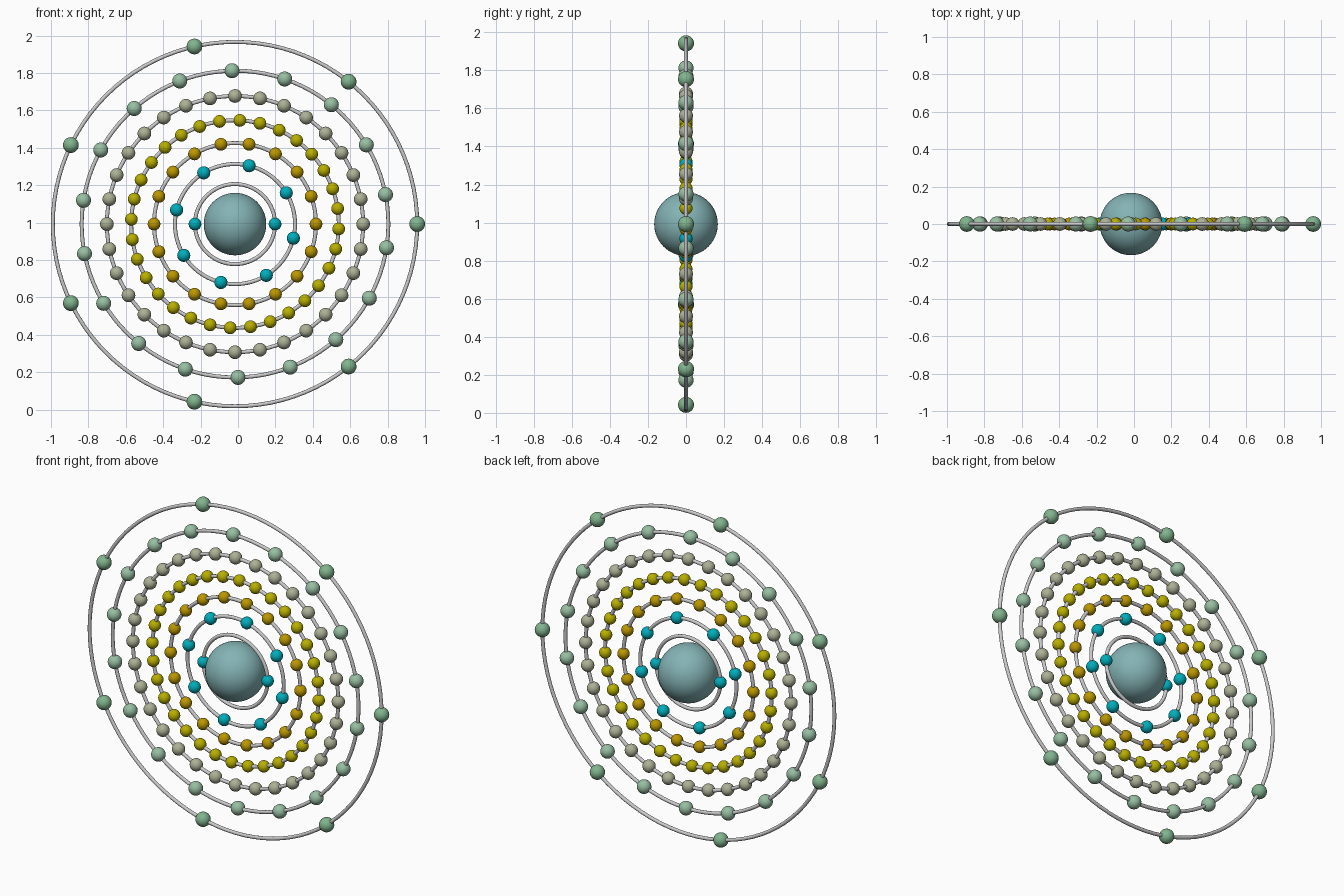
import bpy
import bmesh
from math import sin, cos, pi, radians

if "Cube" in bpy.data.objects:
    bpy.data.objects.remove(bpy.data.objects["Cube"])

CX, CZ = -0.016, 0.992      # centre of the shells
TUBE = 0.0105               # ring wire radius


def material(name, rgb):
    mat = bpy.data.materials.new(name)
    mat.diffuse_color = (*rgb, 1)
    mat.use_nodes = True
    mat.node_tree.nodes["Principled BSDF"].inputs["Base Color"].default_value = mat.diffuse_color
    return mat


def sphere_mesh(name, radius, segments, rings, mat):
    mesh = bpy.data.meshes.new(name)
    bm = bmesh.new()
    bmesh.ops.create_uvsphere(bm, u_segments=segments, v_segments=rings, radius=radius)
    for face in bm.faces:
        face.smooth = True
    bm.to_mesh(mesh)
    bm.free()
    mesh.materials.append(mat)
    return mesh


def place(name, mesh, x, z):
    obj = bpy.data.objects.new(name, mesh)
    obj.location = (x, 0, z)
    bpy.context.collection.objects.link(obj)
    return obj


def ring(name, radius):
    bpy.ops.mesh.primitive_torus_add(
        location=(CX, 0, CZ), rotation=(pi / 2, 0, 0), major_segments=96,
        minor_segments=12, major_radius=radius, minor_radius=TUBE)
    bpy.context.object.name = name
    bpy.ops.object.shade_smooth()


# Nucleus
nucleus = sphere_mesh("nucleus", 0.167, 48, 32, material("nucleus_teal", (0.23, 0.45, 0.46)))
place("nucleus", nucleus, CX, CZ)

# Shells: ring radius, electron count, first angle, electron radius, colour
cyan = (0.0, 0.42, 0.50)
shells = [
    (0.214, 2, 0, 0.034, cyan),
    (0.321, 8, -13.6, 0.035, cyan),
    (0.433, 18, 0, 0.034, (0.50, 0.31, 0.0)),
    (0.555, 32, 8.6, 0.034, (0.48, 0.43, 0.0)),
    (0.685, 32, 0, 0.0365, (0.41, 0.44, 0.30)),
    (0.820, 18, 11.1, 0.040, (0.31, 0.52, 0.36)),
    (0.974, 7, 0, 0.042, (0.22, 0.46, 0.27)),
]

for i, (radius, count, start, size, rgb) in enumerate(shells, 1):
    ring(f"shell_ring_{i}", radius)
    mesh = sphere_mesh(f"electron_shell_{i}", size, 24, 14, material(f"electron_colour_{i}", rgb))
    for k in range(count):
        a = radians(start) + 2 * pi * k / count
        place(f"electron_{i}_{k + 1}", mesh, CX + radius * cos(a), CZ + radius * sin(a))
